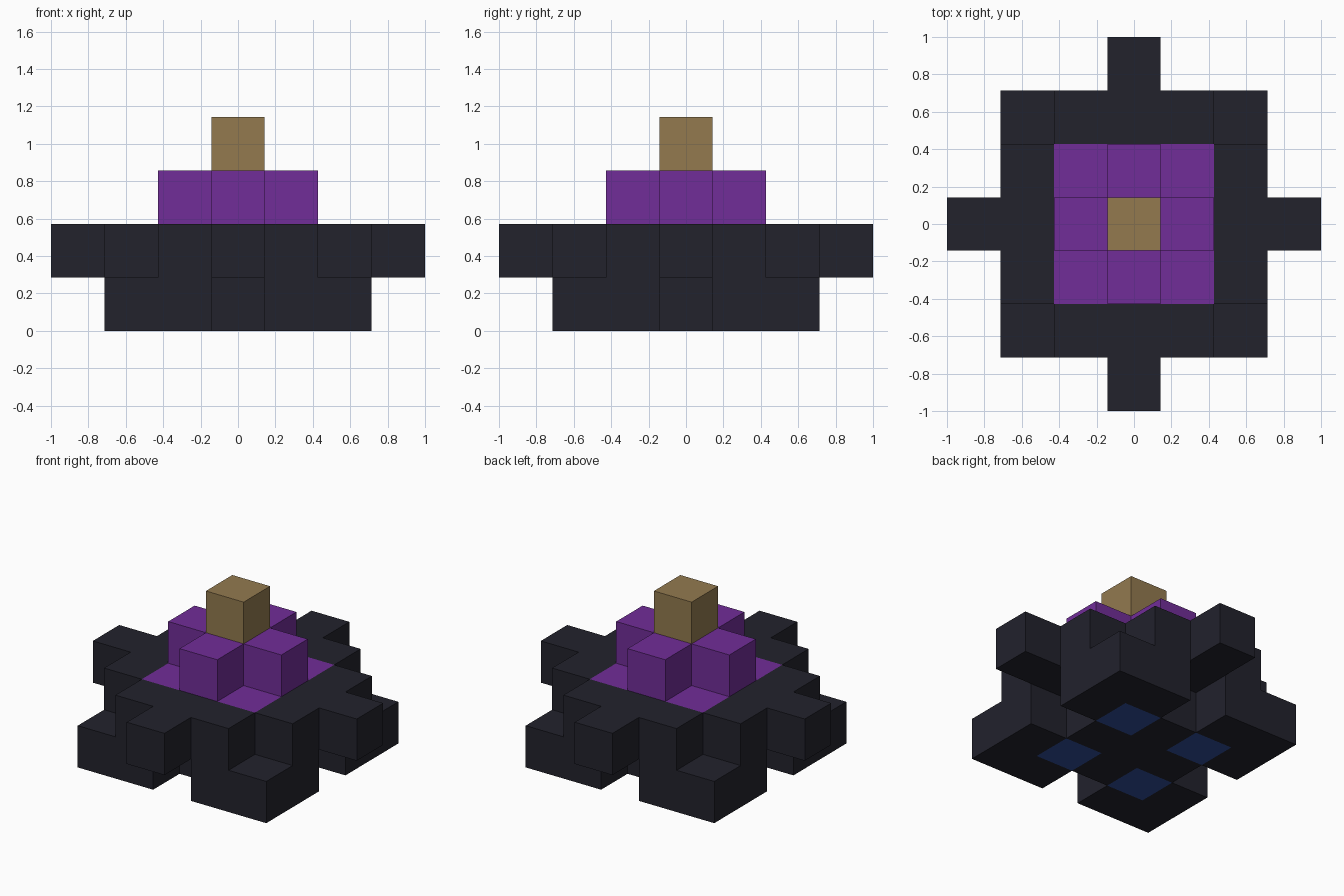
import bpy
import bmesh
from mathutils import Vector

cube = bpy.data.objects.get("Cube")
if cube:
    bpy.data.objects.remove(cube, do_unlink=True)

U = 2 / 7  # edge of one block


def material(name, rgb):
    """Flat material from an sRGB colour given in 0-255."""
    lin = [((c / 255 + 0.055) / 1.055) ** 2.4 for c in rgb] + [1]
    mat = bpy.data.materials.new(name)
    mat.use_nodes = True
    mat.diffuse_color = lin
    bsdf = next(n for n in mat.node_tree.nodes if n.type == 'BSDF_PRINCIPLED')
    bsdf.inputs["Base Color"].default_value = lin
    bsdf.inputs["Roughness"].default_value = 0.9
    return mat


dark = material("dark slate", (34, 34, 44))
purple = material("purple", (113, 45, 152))
tan = material("tan", (147, 122, 79))
blue = material("blue", (48, 77, 156))


def square(r):
    return {(x, y) for x in range(-r, r + 1) for y in range(-r, r + 1)}


def ring(d):
    """The four blocks at distance d along the axes."""
    return {(d, 0), (-d, 0), (0, d), (0, -d)}


def corners(d):
    return {(x, y) for x in (-d, d) for y in (-d, d)}


def layer(cells, z):
    return {(x, y, z) for x, y in cells}


# Each part is a set of blocks on one level
parts = [
    ("foot_slab", layer(square(2) - ring(2) - corners(1), 0), dark),
    ("underside_gems", layer(corners(1), 0), blue),
    ("body_slab", layer((square(2) | ring(3)) - corners(2) - corners(1), 1), dark),
    ("body_corner_inlays", layer(corners(1), 1), purple),
    ("upper_cross", layer(ring(1) | {(0, 0)}, 2), purple),
    ("top_block", layer({(0, 0)}, 3), tan),
]
filled = set().union(*(cells for _, cells, _ in parts))


def build(name, cells, mat):
    """Make the exposed faces of a group of blocks."""
    bm = bmesh.new()
    for cell in sorted(cells):
        centre = Vector(cell) + Vector((0, 0, 0.5))
        for axis in range(3):
            for side in (-1, 1):
                n = Vector((0, 0, 0))
                n[axis] = side
                if tuple(int(v) for v in Vector(cell) + n) in filled:
                    continue
                a = Vector((0, 0, 0))
                a[(axis + 1) % 3] = 1
                b = n.cross(a)
                mid = centre + n / 2
                ring_pts = [mid + (a * i + b * j) / 2
                            for i, j in ((-1, -1), (1, -1), (1, 1), (-1, 1))]
                bm.faces.new([bm.verts.new(p * U) for p in ring_pts])
    bmesh.ops.remove_doubles(bm, verts=bm.verts, dist=0.001)
    mesh = bpy.data.meshes.new(name)
    bm.to_mesh(mesh)
    bm.free()
    mesh.materials.append(mat)
    bpy.context.collection.objects.link(bpy.data.objects.new(name, mesh))


for part in parts:
    build(*part)
